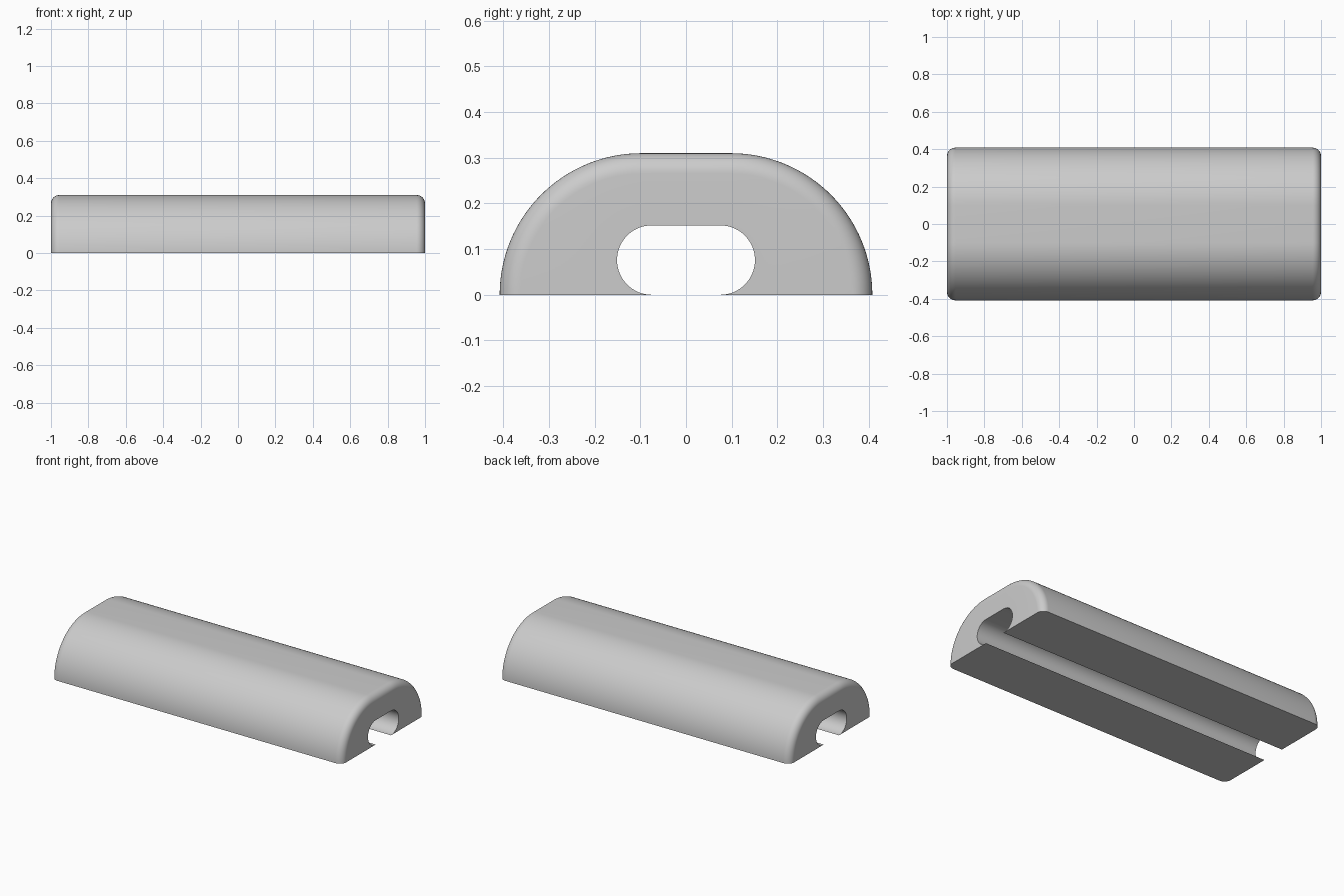
import bpy, bmesh
from math import sin, cos, pi, radians

if "Cube" in bpy.data.objects:
    bpy.data.objects.remove(bpy.data.objects["Cube"], do_unlink=True)

HALF_LENGTH = 1.0
OUTER_R, OUTER_FLAT = 0.31, 0.098     # shell arc radius, half width of flat top
SLOT_R, SLOT_FLAT = 0.076, 0.075      # channel arc radius, half width of flat roof
FILLET = 0.045
ARC_STEPS, FILLET_STEPS = 32, 10

grey = bpy.data.materials.new("light grey")
grey.use_nodes = True
colour = (0.6, 0.6, 0.6, 1)
grey.diffuse_color = colour
grey.node_tree.nodes["Principled BSDF"].inputs["Base Color"].default_value = colour


def arch(flat, radius, start, centre_z):
    """Half profile from angle start up to the top, then mirrored in y."""
    half = []
    for i in range(ARC_STEPS + 1):
        a = start + (pi / 2 - start) * i / ARC_STEPS
        half.append((flat + radius * cos(a), centre_z + radius * sin(a)))
    return half + [(-y, z) for y, z in reversed(half)]


bm = bmesh.new()


def ring(x, points):
    return [bm.verts.new((x, y, z)) for y, z in points]


def bridge(a, b):
    for i in range(len(a) - 1):
        bm.faces.new((a[i], a[i + 1], b[i + 1], b[i]))


# Outer shell, with rounded end edges
stations = []
for i in range(FILLET_STEPS + 1):
    a = pi / 2 * i / FILLET_STEPS
    stations.append((HALF_LENGTH - FILLET * (1 - cos(a)), FILLET * (1 - sin(a))))
stations = [(-x, d) for x, d in stations] + [(x, d) for x, d in reversed(stations)]
shell = [ring(x, arch(OUTER_FLAT, OUTER_R - d, 0, 0)) for x, d in stations]
for a, b in zip(shell, shell[1:]):
    bridge(a, b)

# Channel along the length, open at the bottom
slot = [ring(x, arch(SLOT_FLAT, SLOT_R, -pi / 2, SLOT_R))
        for x in (-HALF_LENGTH, HALF_LENGTH)]
bridge(*slot)

# Flat ends
bridge(shell[0], slot[0])
bridge(shell[-1], slot[1])

# Flat undersides on both sides of the channel
for k in (0, -1):
    bm.faces.new([r[k] for r in shell] + [slot[1][k], slot[0][k]])

bmesh.ops.recalc_face_normals(bm, faces=bm.faces)
mesh = bpy.data.meshes.new("channel_cover")
bm.to_mesh(mesh)
bm.free()
mesh.materials.append(grey)
cover = bpy.data.objects.new("channel_cover", mesh)
bpy.context.collection.objects.link(cover)

bpy.ops.object.select_all(action="DESELECT")
cover.select_set(True)
bpy.context.view_layer.objects.active = cover
bpy.ops.object.shade_smooth_by_angle(angle=radians(30))
